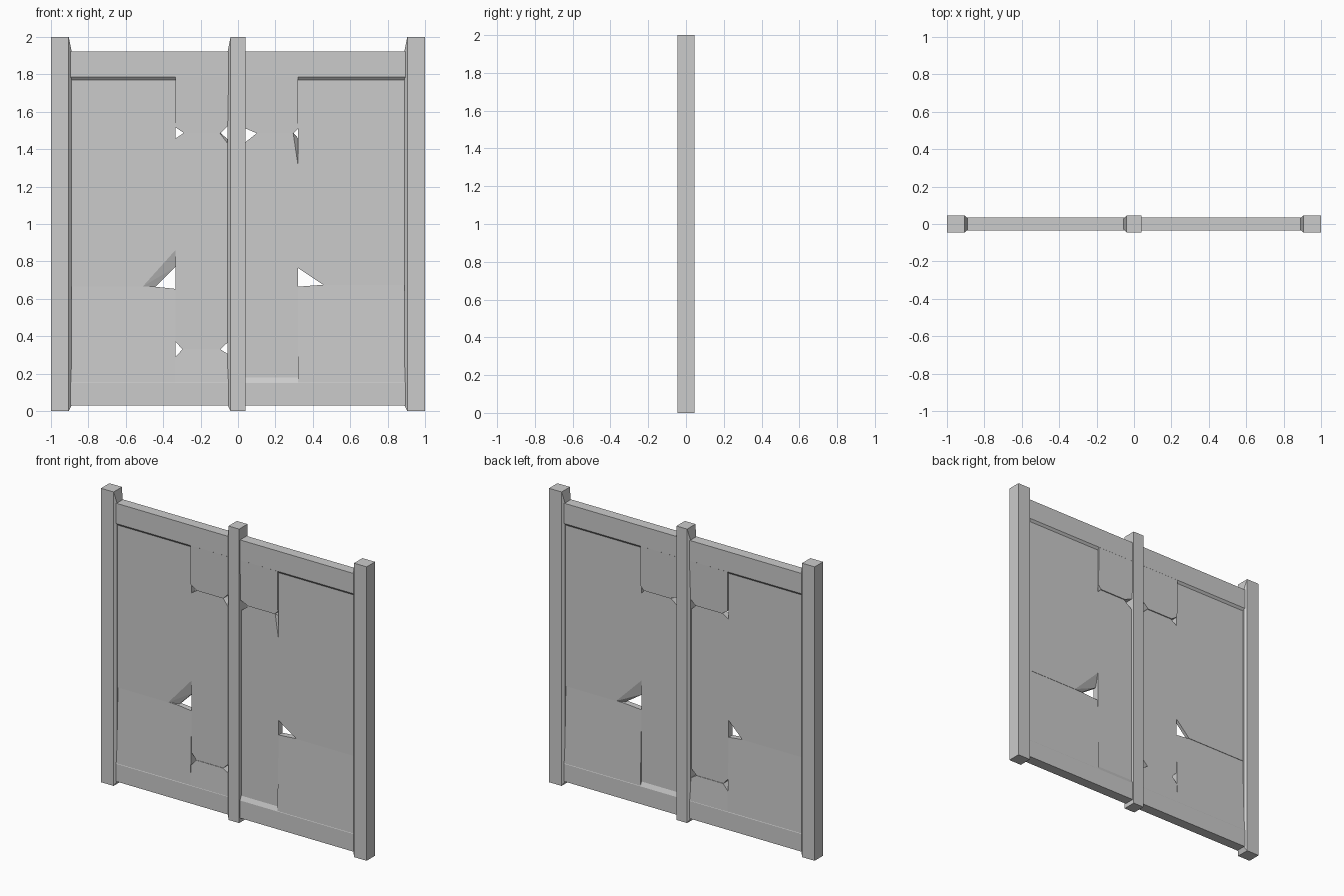
import bpy, bmesh, math

if "Cube" in bpy.data.objects:
    bpy.data.objects.remove(bpy.data.objects["Cube"])


def hull(name, points):
    """Flat-faced solid wrapped around a few points."""
    bm = bmesh.new()
    for p in points:
        bm.verts.new(p)
    bmesh.ops.convex_hull(bm, input=bm.verts[:])
    loose = [v for v in bm.verts if not v.link_faces]
    bmesh.ops.delete(bm, geom=loose, context='VERTS')
    bmesh.ops.dissolve_limit(bm, angle_limit=math.radians(0.2),
                             verts=bm.verts[:], edges=bm.edges[:])
    bmesh.ops.recalc_face_normals(bm, faces=bm.faces[:])
    me = bpy.data.meshes.new(name)
    bm.to_mesh(me)
    bm.free()
    ob = bpy.data.objects.new(name, me)
    bpy.context.collection.objects.link(ob)
    return ob


def block(x0, x1, y, z0, z1):
    return [(a, b, c) for a in (x0, x1) for b in (-y, y) for c in (z0, z1)]


def outline(x0, x1, z0, z1, bl=None, br=None, tr=None, tl=None):
    """Rectangle in xz; each corner may be clipped by (dx, dz)."""
    pts = []
    for x, z, sx, sz, c in ((x0, z0, 1, 1, bl), (x1, z0, -1, 1, br),
                            (x1, z1, -1, -1, tr), (x0, z1, 1, -1, tl)):
        pts += [(x + sx * c[0], z), (x, z + sz * c[1])] if c else [(x, z)]
    return pts


def board(name, x0, x1, z0, z1, y0=0.022, y1=0.022, front=None, back=None, **cut):
    """Board of half thickness y0 (bottom) to y1 (top) with clipped corners.
    front / back give wider clips on that face, making a splintered chamfer."""
    pts = []
    for side, extra in ((-1, front), (1, back), (0, None)):
        for x, z in outline(x0, x1, z0, z1, **{**cut, **(extra or {})}):
            y = y0 + (y1 - y0) * (z - z0) / (z1 - z0)
            pts.append((x, side * y, z))
    return hull(name, pts)


# Posts with flared inner sides
def flare(x):
    return [(x, s * 0.03, z) for s in (-1, 1) for z in (0.03, 1.925)]


hull("left_post", block(-1, -0.905, 0.045, 0, 2) + flare(-0.89))
hull("right_post", block(0.905, 1, 0.045, 0, 2) + flare(0.89))
hull("middle_post", block(-0.04, 0.04, 0.045, 0, 2) + flare(-0.055))

# Rails with sloping inner edges
hull("top_rail", block(-0.92, 0.92, 0.035, 1.785, 1.923) + block(-0.92, 0.92, 0.022, 1.77, 1.78))
hull("bottom_rail", block(-0.92, 0.92, 0.035, 0.03, 0.15) + block(-0.92, 0.92, 0.022, 0.16, 0.178))

# Wide outer boards, chipped beside the seam
board("left_upper_board", -0.92, -0.335, 0.665, 1.78, br=(0.105, 0.105),
      front=dict(br=(0.175, 0.195)))
board("right_upper_board", 0.32, 0.92, 0.675, 1.78, bl=(0.135, 0.09),
      back=dict(bl=(0.19, 0.19)))
board("left_lower_board", -0.92, -0.335, 0.10, 0.665, 0.035, 0.019, tr=(0.11, 0.012))
board("right_lower_board", 0.32, 0.92, 0.10, 0.675, 0.035, 0.020, tl=(0.135, 0.01))

# Narrow centre boards
board("left_centre_board", -0.335, -0.03, 0.33, 1.487,
      tl=(0.045, 0.03), tr=(0.062, 0.06), bl=(0.038, 0.042), br=(0.065, 0.06),
      front=dict(tr=(0.068, 0.09)))
board("right_centre_board", 0.03, 0.32, 0.15, 1.485,
      tl=(0.07, 0.055), tr=(0.022, 0.025),
      front=dict(tr=(0.025, 0.165)))

# Thicker centre patches at top and bottom
board("left_top_patch", -0.335, -0.03, 1.487, 1.80, 0.029, 0.035,
      bl=(0.045, 0.03), br=(0.062, 0.06))
board("right_top_patch", 0.03, 0.32, 1.485, 1.80, 0.029, 0.035,
      bl=(0.07, 0.03), br=(0.022, 0.025))
board("left_bottom_patch", -0.335, -0.03, 0.13, 0.33, 0.035, 0.025,
      tl=(0.038, 0.042), tr=(0.065, 0.04))
